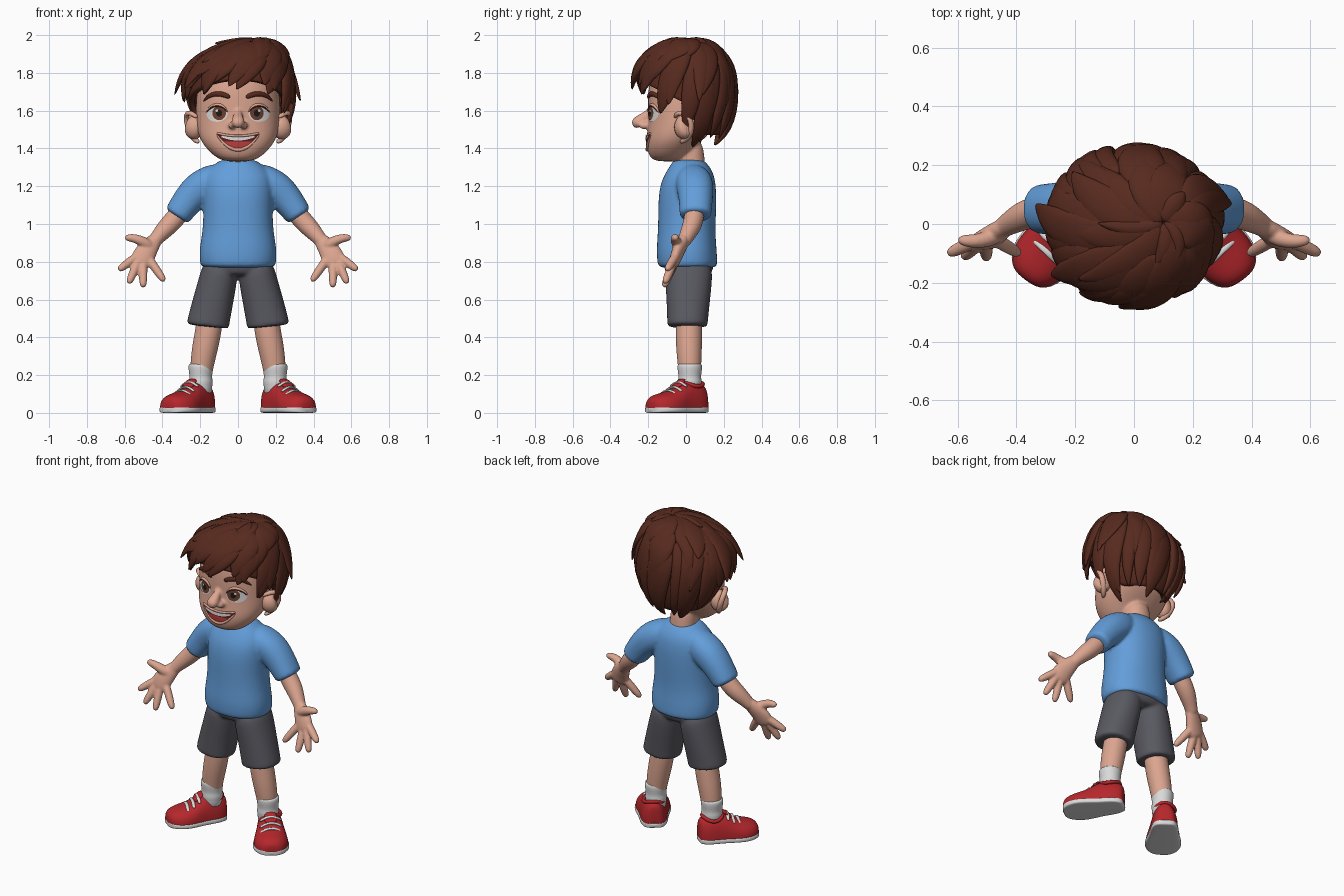
import bpy, bmesh, math, random
from mathutils import Vector as V
from mathutils.bvhtree import BVHTree

random.seed(11)
if "Cube" in bpy.data.objects:
    bpy.data.objects.remove(bpy.data.objects["Cube"])


def material(name, r, g, b):
    m = bpy.data.materials.new(name)
    m.use_nodes = True
    m.diffuse_color = (r, g, b, 1)
    m.node_tree.nodes["Principled BSDF"].inputs["Base Color"].default_value = (r, g, b, 1)
    return m


SKIN = material("skin", .72, .38, .28)
HAIR = material("brown hair", .095, .023, .013)
SHIRT = material("blue cotton", .125, .34, .70)
SHORTS = material("grey cloth", .10, .10, .12)
RED = material("red leather", .46, .02, .025)
WHITE = material("white", .70, .70, .70)
IRIS = material("brown iris", .15, .05, .027)
BLACK = material("black pupil", .01, .01, .01)
MOUTH = material("dark mouth", .12, .014, .014)
TONGUE = material("tongue red", .50, .05, .05)


def finish(name, bm, mat, mirror=False, subsurf=1, fuse=0):
    """Make the object; fuse is a voxel size that melts overlapping strands together."""
    me = bpy.data.meshes.new(name)
    bm.to_mesh(me)
    bm.free()
    me.materials.append(mat)
    for p in me.polygons:
        p.use_smooth = True
    ob = bpy.data.objects.new(name, me)
    bpy.context.collection.objects.link(ob)
    if mirror:
        ob.modifiers.new("mirror", "MIRROR").use_mirror_merge = False
    if subsurf:
        s = ob.modifiers.new("smooth", "SUBSURF")
        s.levels = s.render_levels = subsurf
    if fuse:
        r = ob.modifiers.new("fuse", "REMESH")
        r.mode, r.voxel_size, r.use_smooth_shade = "VOXEL", fuse, True
        ob.modifiers.new("soften", "SMOOTH").iterations = 5
    return ob


def loft(name, strands, mat, n=16, power=2, floor=None, **kw):
    """Skin each strand, a list of rings (centre, u axis, v axis)."""
    bm = bmesh.new()
    curve = lambda c: math.copysign(abs(c) ** (2 / power), c)
    for rings in strands:
        rows = []
        for c, u, v in rings:
            angles = [math.tau * i / n for i in range(n)]
            pts = [c + u * curve(math.cos(a)) + v * curve(math.sin(a)) for a in angles]
            if floor is not None:
                for p in pts:
                    p.z = max(p.z, floor)
            rows.append([bm.verts.new(p) for p in pts])
        for a, b in zip(rows, rows[1:]):
            for i in range(n):
                bm.faces.new((a[i], a[i - 1], b[i - 1], b[i]))
        bm.faces.new(rows[0])
        bm.faces.new(rows[-1][::-1])
    bmesh.ops.recalc_face_normals(bm, faces=bm.faces)
    return finish(name, bm, mat, **kw)


def path(points, radii, hints=None):
    """Rings along a path; radii are (across, along hint)."""
    pts = [V(p) for p in points]
    out = []
    for i, p in enumerate(pts):
        t = (pts[min(i + 1, len(pts) - 1)] - pts[max(i - 1, 0)]).normalized()
        side = t.cross(hints[i] if hints else V((0, 1, 0))).normalized()
        a, b = radii[i] if isinstance(radii[i], tuple) else (radii[i], radii[i])
        out.append((p, side * a, side.cross(t) * b))
    return out


def pair(points, radii):
    """The same path on both sides of the body."""
    return [path([(s * x, y, z) for x, y, z in points], radii) for s in (1, -1)]


def stack(rows):
    """Level rings from rows of (z, half width, front y, back y)."""
    return [(V((0, (f + b) / 2, z)), V((w, 0, 0)), V((0, (b - f) / 2, 0))) for z, w, f, b in rows]


# Head with neck and nose melted in
skull = stack([
    (1.33, .07, -.16, -.03), (1.355, .125, -.197, .0), (1.42, .188, -.212, .06),
    (1.48, .216, -.208, .13), (1.56, .224, -.199, .18), (1.66, .225, -.205, .2),
    (1.78, .21, -.195, .2), (1.88, .15, -.13, .15), (1.93, .06, -.05, .08)])
neck = path([(0, .025, 1.24), (0, .02, 1.34), (0, .01, 1.45)], [.085, .078, .08])
nose = path([(0, -.18, 1.62), (0, -.203, 1.58), (0, -.238, 1.55), (0, -.266, 1.532), (0, -.25, 1.508)],
            [.014, .02, .034, .036, .02])
nostrils = pair([(.03, -.19, 1.525), (.034, -.23, 1.52), (.03, -.25, 1.518)], [.02, .022, .012])
head = loft("head", [skull, neck, nose] + nostrils, SKIN, n=24, power=2.2, subsurf=2, fuse=.008)

# Ears: a thin bowl with a raised rim
loft("ears", [path([(.19, -.012, 1.51), (.23, -.01, 1.513), (.262, .0, 1.52), (.268, .004, 1.522)],
                   [(.062, .055), (.072, .056), (.058, .045), (.03, .025)])], SKIN, mirror=True)
loft("ear_rims", [path(
    [(.21, -.06, 1.56), (.255, -.045, 1.595), (.278, .01, 1.582), (.268, .038, 1.52),
     (.236, .012, 1.45), (.205, -.035, 1.43)], [.012, .016, .017, .018, .02, .012],
    [V((1, -.3, .2))] * 6)], SKIN, n=8, mirror=True)

# Painted face patches that follow the head surface
bpy.context.view_layer.update()
tree = BVHTree.FromObject(head, bpy.context.evaluated_depsgraph_get())


def on_face(x, z, lift):
    hit = tree.ray_cast(V((x, -1, z)), V((0, 1, 0)))[0]
    return V((x, hit.y - lift, z))


def patch(name, x0, half, low, high, mat, lift, mirror=False):
    bm = bmesh.new()
    cols = []
    for i in range(21):
        u = math.sin((i / 20 - .5) * math.pi * .995)
        lo, hi = low(u), high(u)
        cols.append([bm.verts.new(on_face(x0 + half * u, lo + (hi - lo) * j / 8, lift)) for j in range(9)])
    for a, b in zip(cols, cols[1:]):
        for j in range(8):
            bm.faces.new((a[j], b[j], b[j + 1], a[j + 1]))
    return finish(name, bm, mat, mirror, 0)


def disc(name, x, z, w, h, mat, lift):
    arc = lambda u: h * math.sqrt(max(0, 1 - u * u))
    patch(name, x, w, lambda u: z - arc(u), lambda u: z + arc(u), mat, lift, True)


disc("eye_whites", .112, 1.585, .056, .044, WHITE, .004)
disc("irises", .1, 1.587, .036, .037, IRIS, .007)
disc("pupils", .1, 1.587, .016, .018, BLACK, .009)
disc("eye_glints", .112, 1.6, .007, .007, WHITE, .011)


def face_tube(name, pts, radii, mat, lift, **kw):
    loft(name, [path([on_face(x, z, lift) for x, z in pts], radii)], mat, n=8, **kw)


face_tube("upper_eyelids", [(.055, 1.59), (.075, 1.625), (.112, 1.635), (.15, 1.62), (.17, 1.588)],
          [.004, .009, .011, .009, .004], SKIN, .002, mirror=True)
face_tube("lashes", [(.057, 1.592), (.078, 1.619), (.112, 1.628), (.148, 1.616), (.168, 1.59)],
          [.002, .004, .005, .005, .002], HAIR, .008, mirror=True)
face_tube("eyebrows", [(.04, 1.668), (.075, 1.687), (.12, 1.692), (.16, 1.676), (.185, 1.648)],
          [(.012, .007), (.016, .012), (.015, .012), (.012, .01), (.004, .004)], HAIR, .004, mirror=True)

lip = lambda u: 1.462 + .016 * u * u
jaw = lambda u: 1.396 + .083 * u * u
patch("mouth", 0, .112, jaw, lip, MOUTH, .003)
patch("upper_teeth", 0, .088, lambda u: lip(u * .78) - .02 + .008 * u * u, lambda u: lip(u * .78) - .002, WHITE, .006)
patch("tongue", 0, .076, lambda u: jaw(u * .68) + .003, lambda u: 1.438 - .002 * u * u, TONGUE, .005)
us = [i / 5 - 1 for i in range(11)]
face_tube("lower_lip", [(.114 * u, jaw(u) - .004) for u in us], [.004 + .007 * (1 - u * u) for u in us], SKIN, .002)
face_tube("upper_lip", [(.114 * u, lip(u) + .004) for u in us], [.007] * 11, SKIN, .001)


# Hair: a shell around the skull with layers of tapered locks swirling from the crown
def scalp(theta, phi, scale=1.0):
    t, p = math.radians(theta), math.radians(phi)
    s, c = max(0, math.sin(t)), math.cos(t)
    z = .268 * c ** .92 if c > 0 else .3 * c
    back = math.sin(p) > 0
    deep = .252 * s ** (.5 if c < 0 else .8) if back else .285 * s ** .85
    return V((.1 * max(c, 0) ** 3 + .285 * s ** .88 * math.cos(p) * scale,
              .005 + deep * math.sin(p) * scale, 1.70 + z * (1 + (scale - 1) * .7)))


def hem(phi):
    f = math.sin(math.radians(phi))
    return 86 + 26 * (f + 1) if f < 0 else 112 + 40 * min(1, f * 2.5)


bm = bmesh.new()
grid = [[bm.verts.new(scalp((hem(p) - 9) * j / 14, p, .94)) for j in range(1, 15)] for p in range(0, 360, 10)]
for k, col in enumerate(grid):
    nxt = grid[(k + 1) % len(grid)]
    for j in range(13):
        bm.faces.new((col[j], col[j + 1], nxt[j + 1], nxt[j]))
bm.faces.new([col[0] for col in grid])
bmesh.ops.recalc_face_normals(bm, faces=bm.faces)
solid = finish("hair_shell", bm, HAIR).modifiers.new("thickness", "SOLIDIFY")
solid.thickness = .03


def locks(name, count, start, end, width, lift, twist):
    strands = []
    for k in range(count):
        phi = 360 * (k + random.uniform(-.3, .3)) / count
        stop = end(phi) + random.uniform(-8, 8)
        turn = twist * random.uniform(.2, 1.6)
        wide = width * random.uniform(.8, 1.25)
        # Tips flick out at the sides and lie flatter at front and back
        flick = lift * random.uniform(.2, 1.5) * (1 - .75 * abs(math.sin(math.radians(phi - turn))))
        pts = [scalp(start + (stop - start) * i / 6, phi - turn * i / 6, 1 + flick * (i / 6) ** 3) for i in range(7)]
        shape = [.6, .85, 1, 1, .85, .55, .06]
        strands.append(path(pts, [(wide * s, .024 * s + .002) for s in shape],
                            [p - V((.03, .012, 1.66)) for p in pts]))
    loft(name, strands, HAIR, n=8)


locks("long_locks", 24, 40, hem, .058, .1, 20)
locks("middle_locks", 16, 18, lambda p: min(98, hem(p) * .88), .066, .22, 24)
locks("crown_locks", 10, 0, lambda p: 58, .068, .2, 30)
locks("cowlicks", 5, 0, lambda p: 32, .04, .2, 50)

# Shirt, sleeves melted into the body
body = stack([
    (.765, .19, -.14, .16), (.782, .203, -.152, .168), (.86, .208, -.158, .164), (.95, .19, -.15, .156),
    (1.05, .184, -.148, .16), (1.15, .188, -.147, .162), (1.23, .188, -.132, .157),
    (1.285, .165, -.1, .14), (1.325, .115, -.075, .108), (1.345, .08, -.06, .085)])
sleeves = pair([(.06, .03, 1.255), (.14, .04, 1.228), (.21, .05, 1.185), (.262, .052, 1.13), (.316, .05, 1.055), (.327, .05, 1.038)],
               [(.075, .07), (.09, .1), (.093, .098), (.083, .09), (.073, .085), (.07, .082)])
loft("shirt", [body] + sleeves, SHIRT, n=24, power=2.2, subsurf=2, fuse=.01)

# Arms, palms and fingers melted together
limbs = [path([(.25, .05, 1.14), (.33, .045, 1.03), (.385, .025, .975), (.43, -.002, .925), (.455, -.018, .89)],
              [.05, .055, .051, .038, .036]),
         path([(.425, .0, .935), (.455, -.02, .895), (.49, -.045, .85), (.51, -.06, .805), (.52, -.068, .78)],
              [(.034, .03), (.046, .034), (.06, .034), (.063, .03), (.05, .024)])]
fingers = [((.54, -.058, .825), (.63, -.1, .758)), ((.53, -.066, .80), (.578, -.112, .688)),
           ((.503, -.066, .79), (.502, -.116, .668)), ((.468, -.055, .81), (.392, -.1, .70))]
for base, tip in fingers:
    pts = [V(base).lerp(V(tip), k) for k in (-.3, .3, .7, .95, 1.03)]
    limbs.append(path(pts, [.023, .024, .022, .018, .008]))
limbs.append(path([(.45, -.025, .87), (.5, -.053, .905), (.545, -.06, .925), (.585, -.055, .928), (.6, -.055, .926)],
                  [.034, .029, .024, .02, .008]))
loft("arms", limbs, SKIN, mirror=True, subsurf=2, fuse=.006)

# Shorts
hips = stack([(.725, .12, -.09, .11), (.74, .17, -.11, .14), (.79, .187, -.12, .15), (.83, .18, -.12, .145)])
cuffs = pair([(.088, .014, .80), (.1, .015, .73), (.13, .012, .6), (.156, .008, .485), (.159, .008, .466), (.16, .008, .455)],
             [(.09, .118), (.1, .128), (.107, .116), (.112, .108), (.113, .108), (.107, .102)])
loft("shorts", [hips] + cuffs, SHORTS, n=24, power=2.2, subsurf=2, fuse=.009)

# Legs and socks
loft("legs", [path([(.148, .015, .52), (.155, .015, .44), (.178, .016, .33), (.196, .02, .22), (.198, .02, .14)],
                   [.07, .071, .07, .06, .055])], SKIN, mirror=True, subsurf=2)
loft("socks", [path([(.197, .02, z) for z in (.08, .14, .165, .185, .21, .235, .255, .262)],
                    [.062, .06, .067, .06, .063, .067, .066, .06])], WHITE, mirror=True)

# Shoes, toes turned out
heel, ahead, across, up = V((.154, .098, 0)), V((.6, -.8, 0)), V((.8, .6, 0)), V((0, 0, 1))
form = [(0, .035, .10), (.015, .058, .125), (.06, .076, .14), (.12, .08, .15), (.17, .088, .13),
        (.22, .1, .095), (.28, .103, .08), (.33, .08, .068), (.352, .055, .05), (.36, .025, .03)]
loft("shoe_uppers", [[(heel + ahead * t + up * .026, across * w, up * h) for t, w, h in form]],
     RED, n=24, power=2.3, floor=.022, mirror=True, subsurf=2)
loft("shoe_soles", [[(heel + ahead * t + up * .017, across * w * 1.05, up * .017) for t, w, h in form]],
     WHITE, n=24, power=5, mirror=True)
on_shoe = lambda t, x, z: heel + ahead * t + across * x + up * z
loft("shoe_collars", [path([on_shoe(.085 + .06 * math.cos(a), .062 * math.sin(a), .15 + .01 * math.cos(2 * a))
                            for a in [math.tau * i / 16 for i in range(17)]], [.012] * 17, [up] * 17)],
     RED, n=8, mirror=True)
loft("shoe_tongues", [path([on_shoe(.20, 0, .13), on_shoe(.165, 0, .16), on_shoe(.14, 0, .18)],
                           [(.04, .01), (.042, .012), (.03, .008)], [up] * 3)], RED, n=10, mirror=True)
strands = []
for t, z in ((.172, .16), (.205, .135), (.24, .117)):
    pts = [on_shoe(t - .008 * k, .066 * k, .004 + z - .028 * k * k) for k in (-1, -.5, 0, .5, 1)]
    strands.append(path(pts, [(.011, .007)] * 5, [up] * 5))
loft("laces", strands, WHITE, n=8, mirror=True)
